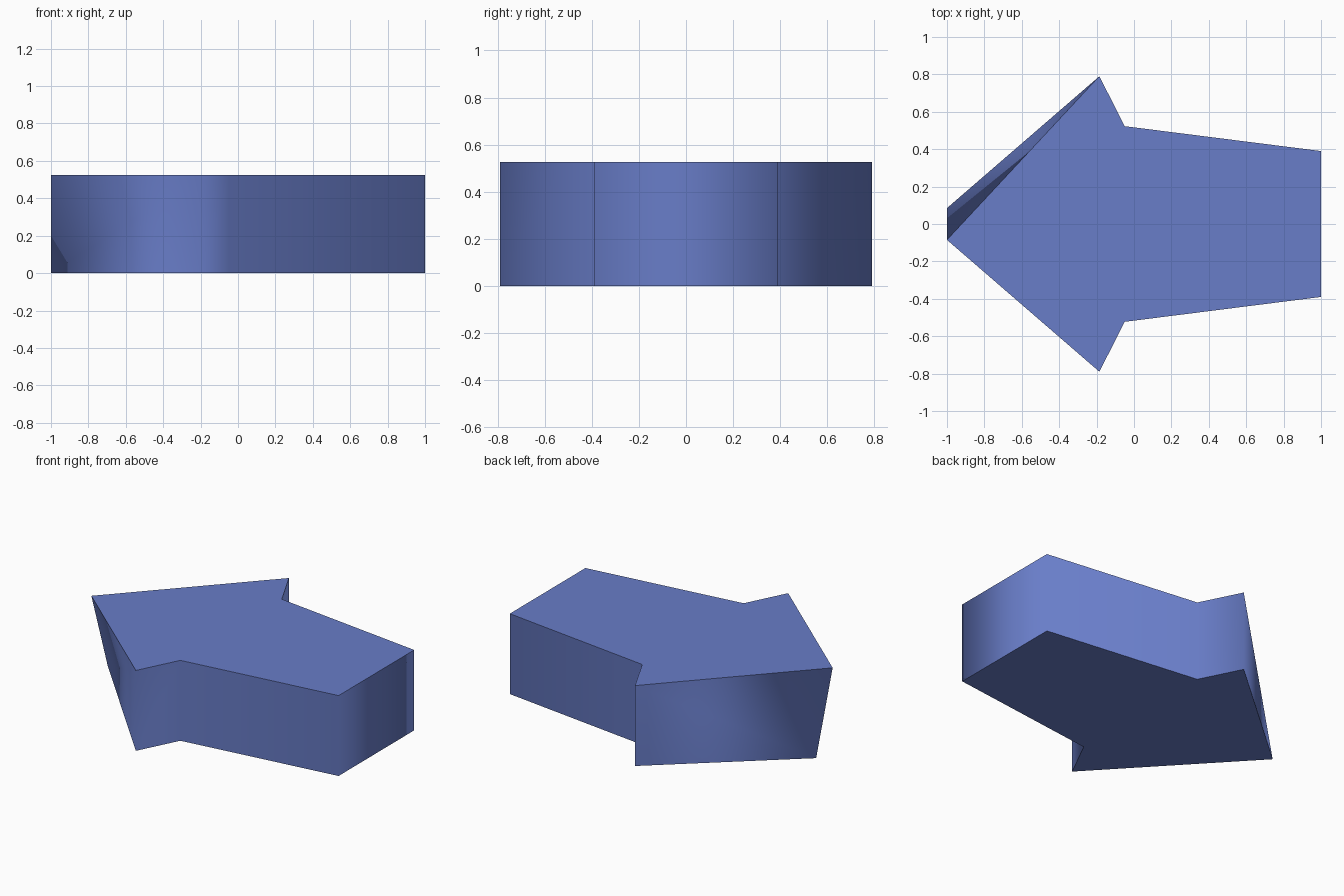
import bpy, bmesh

if "Cube" in bpy.data.objects:
    bpy.data.objects.remove(bpy.data.objects["Cube"])

HEIGHT = 0.525

# Arrow outline shared by both caps: lower half, then mirrored upper half
half = [(-0.185, -0.79), (-0.05, -0.523), (1.0, -0.39)]
outline = half + [(x, -y) for x, y in reversed(half)]

bm = bmesh.new()


def ring(tip_y, z):
    pts = [(-1.0, tip_y)] + outline
    return [bm.verts.new((x, y, z)) for x, y in pts]


# The tip is skewed: it leans from +y at the base to -y at the top
bottom = ring(0.085, 0.0)
top = ring(-0.085, HEIGHT)
caps = [bm.faces.new(bottom[::-1]), bm.faces.new(top)]

# Side walls; the two twisted walls at the tip are split from its base corner
n = len(bottom)
for i in range(n):
    j = (i + 1) % n
    a, b, c, d = bottom[i], bottom[j], top[j], top[i]
    if i == 0:
        walls = [(a, b, c), (a, c, d)]
    elif j == 0:
        walls = [(a, b, d), (b, c, d)]
    else:
        walls = [(a, b, c, d)]
    for w in walls:
        bm.faces.new(w).smooth = True

# Smooth walls with crisp rims
for cap in caps:
    for e in cap.edges:
        e.smooth = False
bmesh.ops.recalc_face_normals(bm, faces=bm.faces)

mesh = bpy.data.meshes.new("arrow_block")
bm.to_mesh(mesh)
bm.free()
arrow = bpy.data.objects.new("arrow_block", mesh)
bpy.context.collection.objects.link(arrow)

blue = bpy.data.materials.new("slate blue")
blue.diffuse_color = (0.14, 0.205, 0.58, 1.0)
blue.use_nodes = True
blue.node_tree.nodes["Principled BSDF"].inputs["Base Color"].default_value = blue.diffuse_color
mesh.materials.append(blue)
